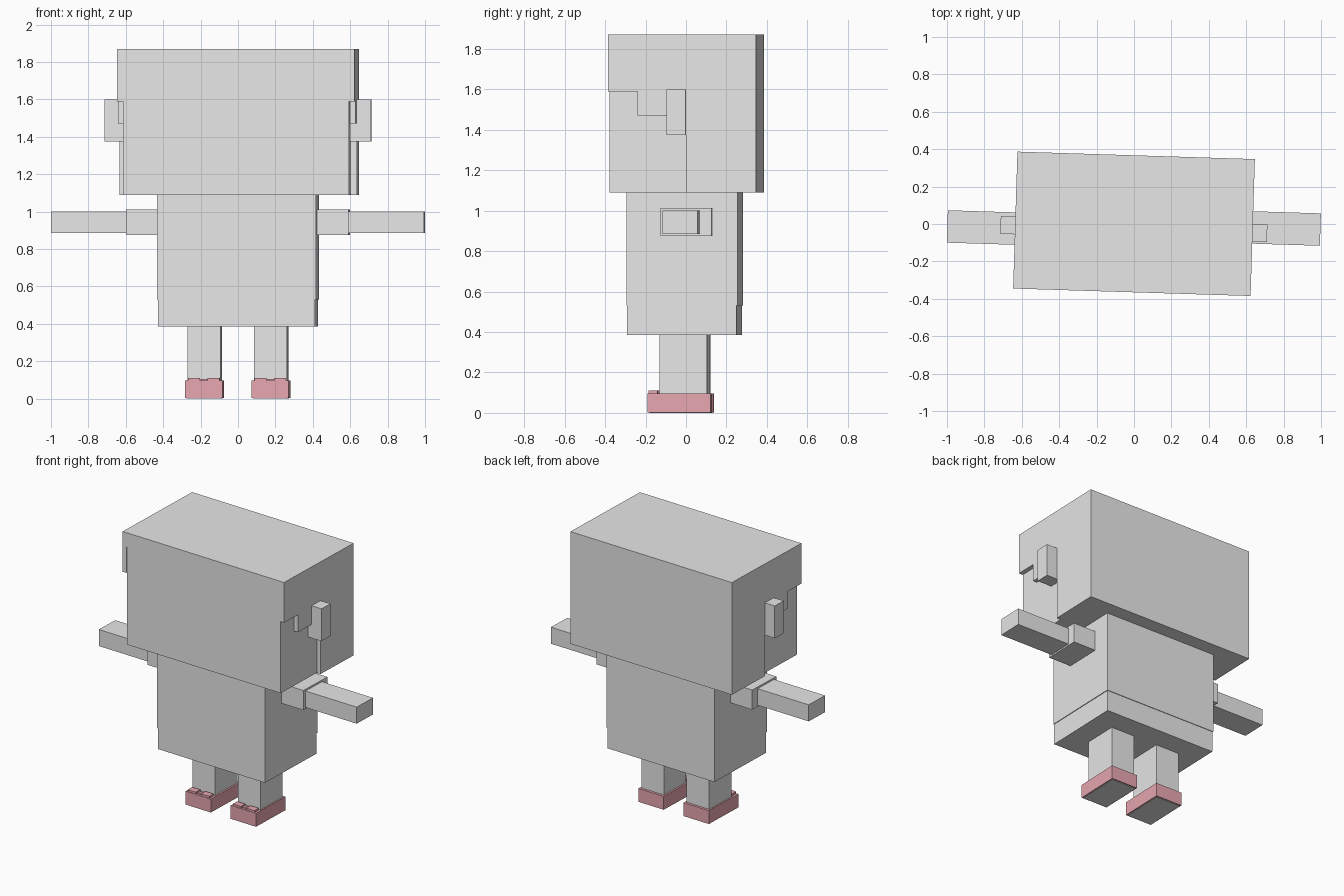
import bpy, bmesh, math
from mathutils import Matrix

old = bpy.data.objects.get("Cube")
if old:
    bpy.data.objects.remove(old)

# The whole figure is turned slightly about the vertical axis
YAW = Matrix.Rotation(math.radians(-1.8), 4, 'Z')


def material(name, rgb):
    m = bpy.data.materials.new(name)
    m.use_nodes = True
    m.diffuse_color = (*rgb, 1)
    m.node_tree.nodes["Principled BSDF"].inputs["Base Color"].default_value = (*rgb, 1)
    return m


GREY = material("light_grey", (0.8, 0.8, 0.8))
PINK = material("pink", (0.93, 0.45, 0.51))


def finish(name, bm, mat):
    bmesh.ops.recalc_face_normals(bm, faces=bm.faces)
    bm.transform(YAW)
    mesh = bpy.data.meshes.new(name)
    bm.to_mesh(mesh)
    bm.free()
    mesh.materials.append(mat)
    ob = bpy.data.objects.new(name, mesh)
    bpy.context.collection.objects.link(ob)
    return ob


def box(name, xs, ys, zs, mat=GREY):
    """Box spanning the given (low, high) range on each axis."""
    bm = bmesh.new()
    bmesh.ops.create_cube(bm, size=1)
    for v in bm.verts:
        v.co = [(r[0] + r[1]) / 2 + c * (r[1] - r[0])
                for r, c in zip((xs, ys, zs), v.co)]
    return finish(name, bm, mat)


def side_panel(name, profile, x0, x1):
    """Outline in (y, z) extruded from x0 to x1."""
    bm = bmesh.new()
    face = bm.faces.new([bm.verts.new((x0, y, z)) for y, z in profile])
    new = bmesh.ops.extrude_face_region(bm, geom=[face])["geom"]
    bmesh.ops.translate(bm, vec=(x1 - x0, 0, 0),
                        verts=[g for g in new if isinstance(g, bmesh.types.BMVert)])
    return finish(name, bm, GREY)


def span(side, a, b):
    """Range from a to b outward on one side of the body."""
    return tuple(sorted((side * a, side * b)))


# Head: face block, hair at back and top, fringe, stepped side hair
box("face", (-0.605, 0.605), (-0.36, 0.03), (1.09, 1.80))
box("hair_back", (-0.635, 0.635), (0.02, 0.367), (1.09, 1.87))
box("hair_top", (-0.635, 0.635), (-0.365, 0.02), (1.77, 1.87))
side_hair = [(-0.365, 1.77), (-0.365, 1.59), (-0.22, 1.59), (-0.22, 1.47),
             (0.02, 1.47), (0.02, 1.77)]

# Torso: shirt above slightly narrower trousers
box("shirt", (-0.425, 0.425), (-0.282, 0.268), (0.53, 1.09))
box("trousers", (-0.42, 0.42), (-0.279, 0.264), (0.385, 0.53))

# Paired parts; the two arms sit at slightly different depths
for side, word, arm_y in ((1, "left", 0.0), (-1, "right", -0.046)):
    side_panel(word + "_side_hair", side_hair, side * 0.605, side * 0.635)
    box(word + "_ear", span(side, 0.60, 0.713), (-0.075, 0.02), (1.375, 1.60))
    box(word + "_sleeve", span(side, 0.42, 0.595),
        (arm_y - 0.108, arm_y + 0.145), (0.875, 1.012))
    box(word + "_forearm", span(side, 0.59, 0.997),
        (arm_y - 0.085, arm_y + 0.088), (0.885, 1.0))
    box(word + "_leg", span(side, 0.09, 0.267), (-0.122, 0.113), (0.09, 0.39))

    # Shoe with inset sole plate and a small bow of laces
    box(word + "_shoe", span(side, 0.078, 0.277), (-0.181, 0.13), (0.003, 0.096), PINK)
    box(word + "_sole", span(side, 0.086, 0.269), (-0.173, 0.122), (0, 0.005))
    for i, x in enumerate((0.125, 0.23)):
        box(f"{word}_lace_loop_{i + 1}", span(side, x - 0.032, x + 0.032),
            (-0.178, -0.132), (0.09, 0.11), PINK)
    box(word + "_lace_knot", span(side, 0.15, 0.205), (-0.165, -0.145), (0.09, 0.105), PINK)
